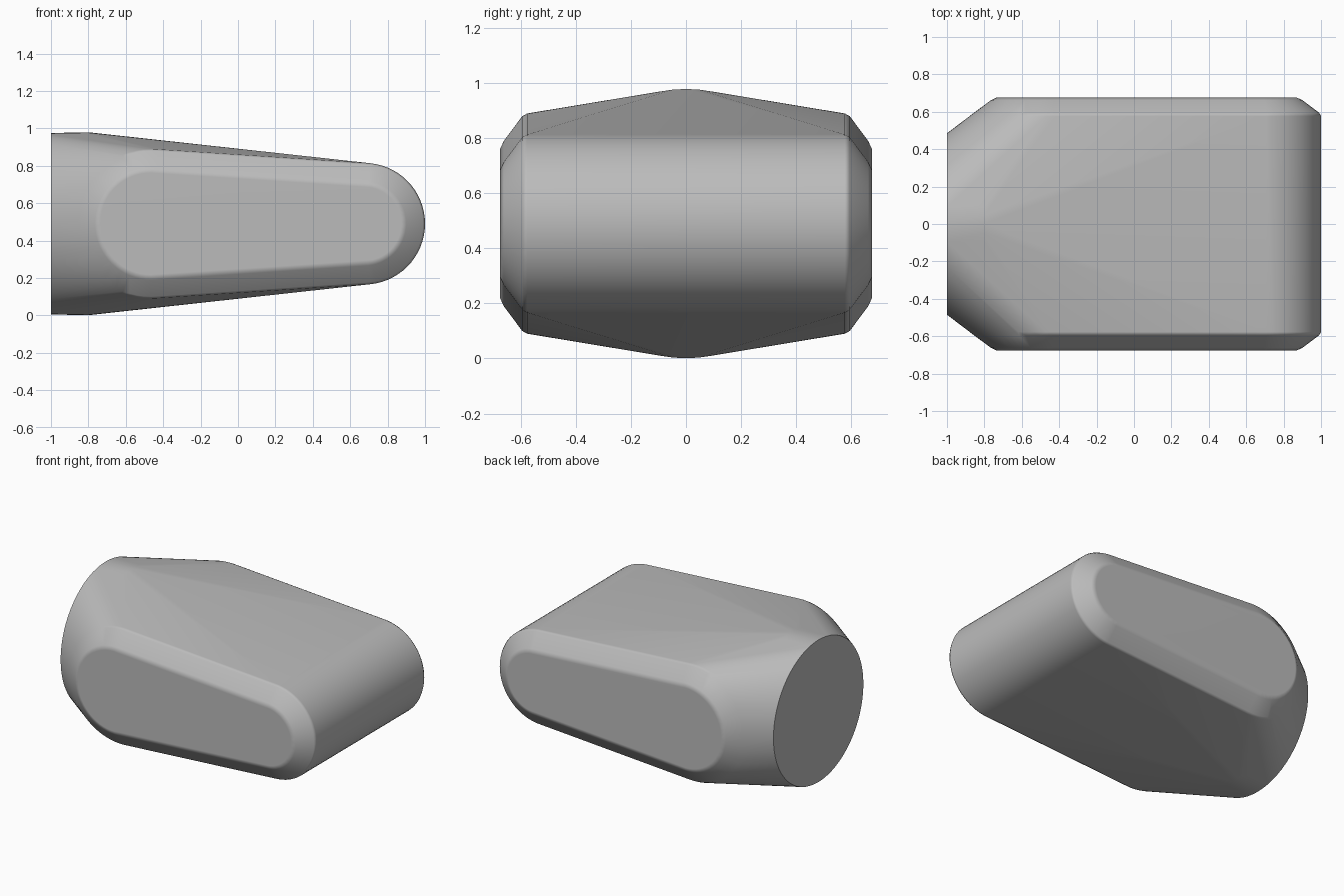
import bpy, bmesh, math

cube = bpy.data.objects.get("Cube")
if cube:
    bpy.data.objects.remove(cube, do_unlink=True)

MID_Z = 0.49

grey = bpy.data.materials.new("plain grey")
grey.use_nodes = True
grey.diffuse_color = (0.5, 0.5, 0.5, 1)
grey.node_tree.nodes["Principled BSDF"].inputs["Base Color"].default_value = (0.5, 0.5, 0.5, 1)

bm = bmesh.new()


def ring(place, radius, count=64):
    """Add a circle of loose points; place maps the circle to a position."""
    for i in range(count):
        a = 2 * math.pi * i / count
        bm.verts.new(place(radius * math.cos(a), MID_Z + radius * math.sin(a)))


# Round flat end with a short straight collar
for x, radius in ((-1.0, 0.485), (-0.8, 0.489)):
    ring(lambda u, z: (x, u, z), radius)

# Tapered side outlines: wide rear round, narrow nose, chamfered to flat sides
for y, inset in ((0.577, 0), (0.595, 0.01), (0.662, 0.1), (0.675, 0.128)):
    for side in (-1, 1):
        for centre, radius in ((-0.465, 0.4), (0.675, 0.325)):
            ring(lambda u, z: (centre + u, side * y, z), radius - inset)

# Wrap the outlines in one skin and merge its flat areas
hull = bmesh.ops.convex_hull(bm, input=bm.verts)
loose = {g for g in hull["geom_interior"] + hull["geom_unused"]
         if isinstance(g, bmesh.types.BMVert)}
bmesh.ops.delete(bm, geom=list(loose), context="VERTS")
bmesh.ops.dissolve_limit(bm, angle_limit=math.radians(0.3), verts=bm.verts, edges=bm.edges)
bmesh.ops.recalc_face_normals(bm, faces=bm.faces)

mesh = bpy.data.meshes.new("tapered_body")
bm.to_mesh(mesh)
bm.free()
mesh.materials.append(grey)
body = bpy.data.objects.new("tapered_body", mesh)
bpy.context.collection.objects.link(body)

# Soft chamfers, crisp rim on the flat end
bpy.ops.object.select_all(action="DESELECT")
body.select_set(True)
bpy.context.view_layer.objects.active = body
bpy.ops.object.shade_smooth_by_angle(angle=math.radians(40))
weighted = body.modifiers.new("even shading", "WEIGHTED_NORMAL")
weighted.keep_sharp = True
